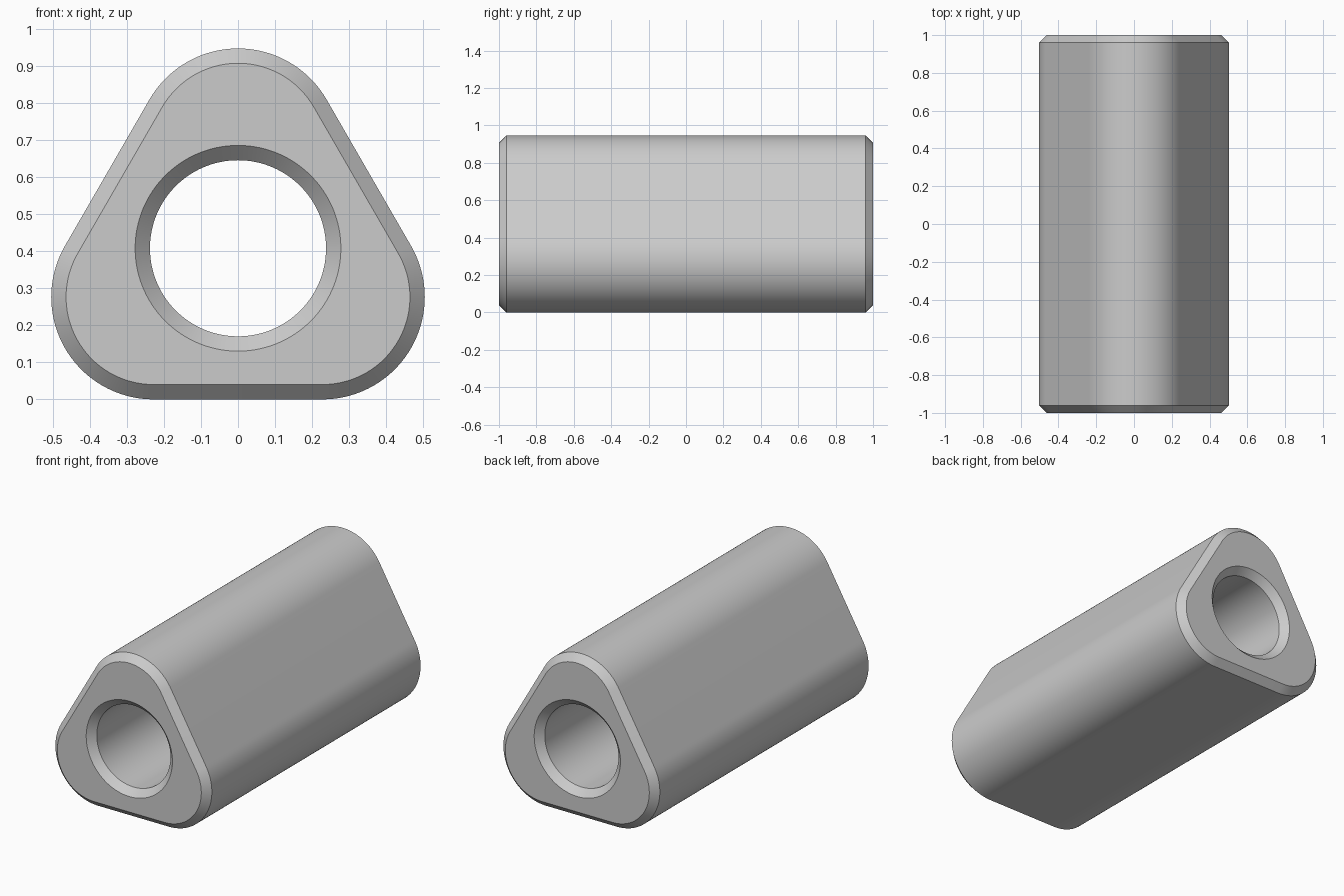
import bpy, bmesh, math

if "Cube" in bpy.data.objects:
    bpy.data.objects.remove(bpy.data.objects["Cube"])

CORNER_DIST, CORNER_R = 0.263, 0.276   # rounded triangle section
HOLE_R, CHAMFER, HALF_LEN = 0.2375, 0.04, 1.0
AXIS_Z = CORNER_DIST / 2 + CORNER_R
STEPS = 40                             # segments per rounded corner
COUNT = 3 * (STEPS + 1)


def triangle_ring(bm, y, inset):
    """Rounded triangle outline, one corner pointing up."""
    ring = []
    for corner in range(3):
        mid = math.radians(90 + 120 * corner)
        for i in range(STEPS + 1):
            a = mid + math.radians(120 * i / STEPS - 60)
            x = CORNER_DIST * math.cos(mid) + (CORNER_R - inset) * math.cos(a)
            z = CORNER_DIST * math.sin(mid) + (CORNER_R - inset) * math.sin(a)
            ring.append(bm.verts.new((x, y, AXIS_Z + z)))
    return ring


def hole_ring(bm, y, radius):
    """Circle whose points line up with the triangle outline."""
    start = math.radians(90) - math.pi * STEPS / COUNT
    angles = [start + 2 * math.pi * i / COUNT for i in range(COUNT)]
    return [bm.verts.new((radius * math.cos(a), y, AXIS_Z + radius * math.sin(a)))
            for a in angles]


# Rings run along the outside, then back through the bore
bm = bmesh.new()
inner = HALF_LEN - CHAMFER
rings = [triangle_ring(bm, y, inset) for y, inset in
         ((-HALF_LEN, CHAMFER), (-inner, 0), (inner, 0), (HALF_LEN, CHAMFER))]
rings += [hole_ring(bm, y, r) for y, r in
          ((HALF_LEN, HOLE_R + CHAMFER), (inner, HOLE_R),
           (-inner, HOLE_R), (-HALF_LEN, HOLE_R + CHAMFER))]
for k, ring in enumerate(rings):
    following = rings[(k + 1) % len(rings)]
    for i in range(COUNT):
        j = (i + 1) % COUNT
        bm.faces.new((ring[i], ring[j], following[j], following[i]))
bmesh.ops.recalc_face_normals(bm, faces=bm.faces)

mesh = bpy.data.meshes.new("triangular_sleeve")
bm.to_mesh(mesh)
bm.free()
sleeve = bpy.data.objects.new("triangular_sleeve", mesh)
bpy.context.collection.objects.link(sleeve)

# Plain grey material
grey = bpy.data.materials.new("light_grey")
grey.use_nodes = True
colour = (0.6, 0.6, 0.6, 1)
grey.diffuse_color = colour
grey.node_tree.nodes["Principled BSDF"].inputs["Base Color"].default_value = colour
mesh.materials.append(grey)

# Smooth curves, crisp chamfer edges
bpy.ops.object.select_all(action="DESELECT")
sleeve.select_set(True)
bpy.context.view_layer.objects.active = sleeve
bpy.ops.object.shade_smooth_by_angle(angle=math.radians(30))
